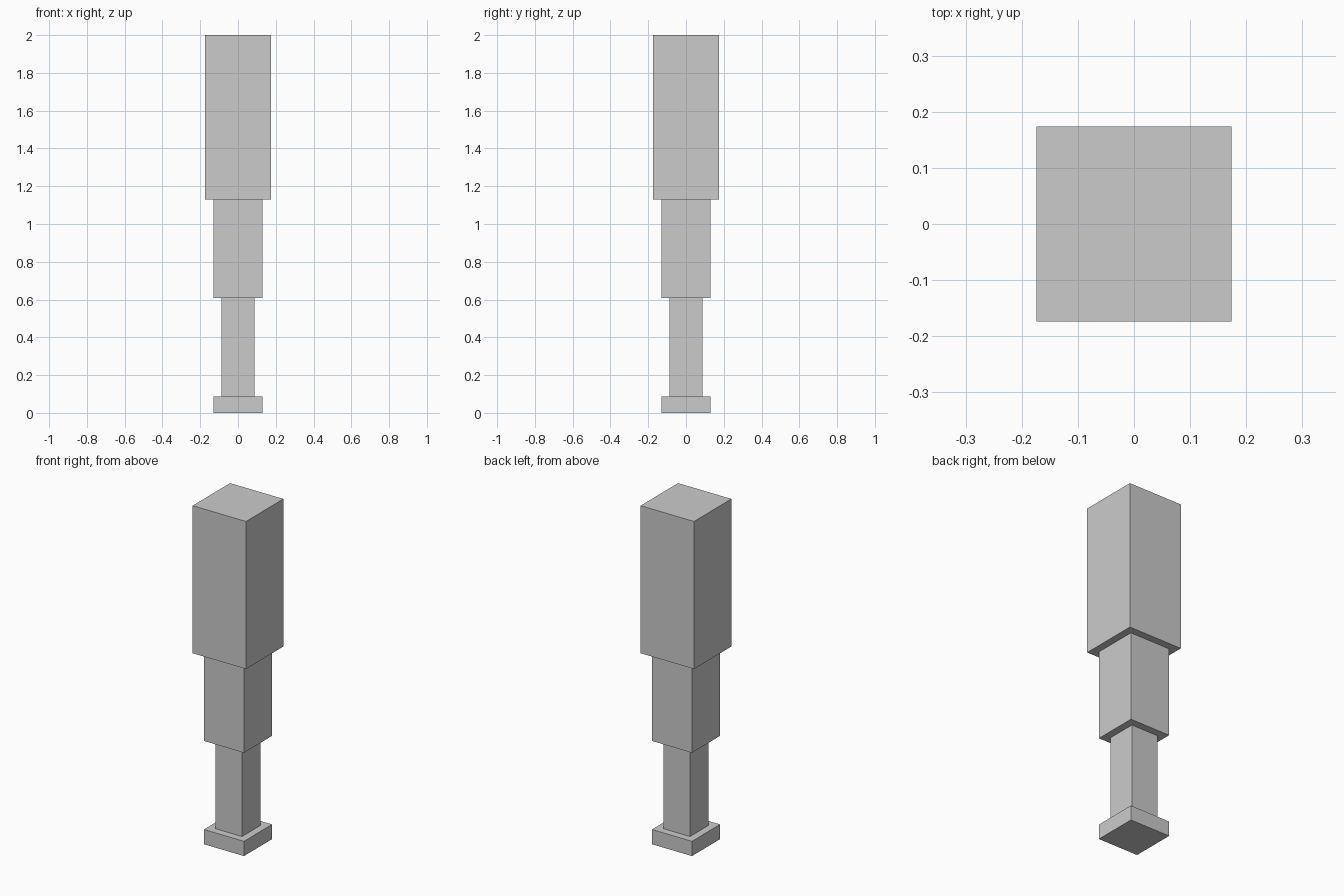
import bpy

if "Cube" in bpy.data.objects:
    bpy.data.objects.remove(bpy.data.objects["Cube"])

U = 2 / 23  # module: the whole column is 23 modules tall


def block(name, width, z0, height):
    """Square block centred on the axis, sized in modules."""
    bpy.ops.mesh.primitive_cube_add(size=1, location=(0, 0, (z0 + height / 2) * U))
    ob = bpy.context.object
    ob.name = name
    ob.scale = (width * U, width * U, height * U)
    bpy.ops.object.transform_apply(location=False, rotation=False, scale=True)
    return z0 + height


# Foot plate and three telescoping sections, stacked upwards
z = 0
for name, width, height in (
    ("foot_plate", 3, 1),
    ("lower_section", 2, 6),
    ("middle_section", 3, 6),
    ("upper_section", 4, 10),
):
    z = block(name, width, z, height)
